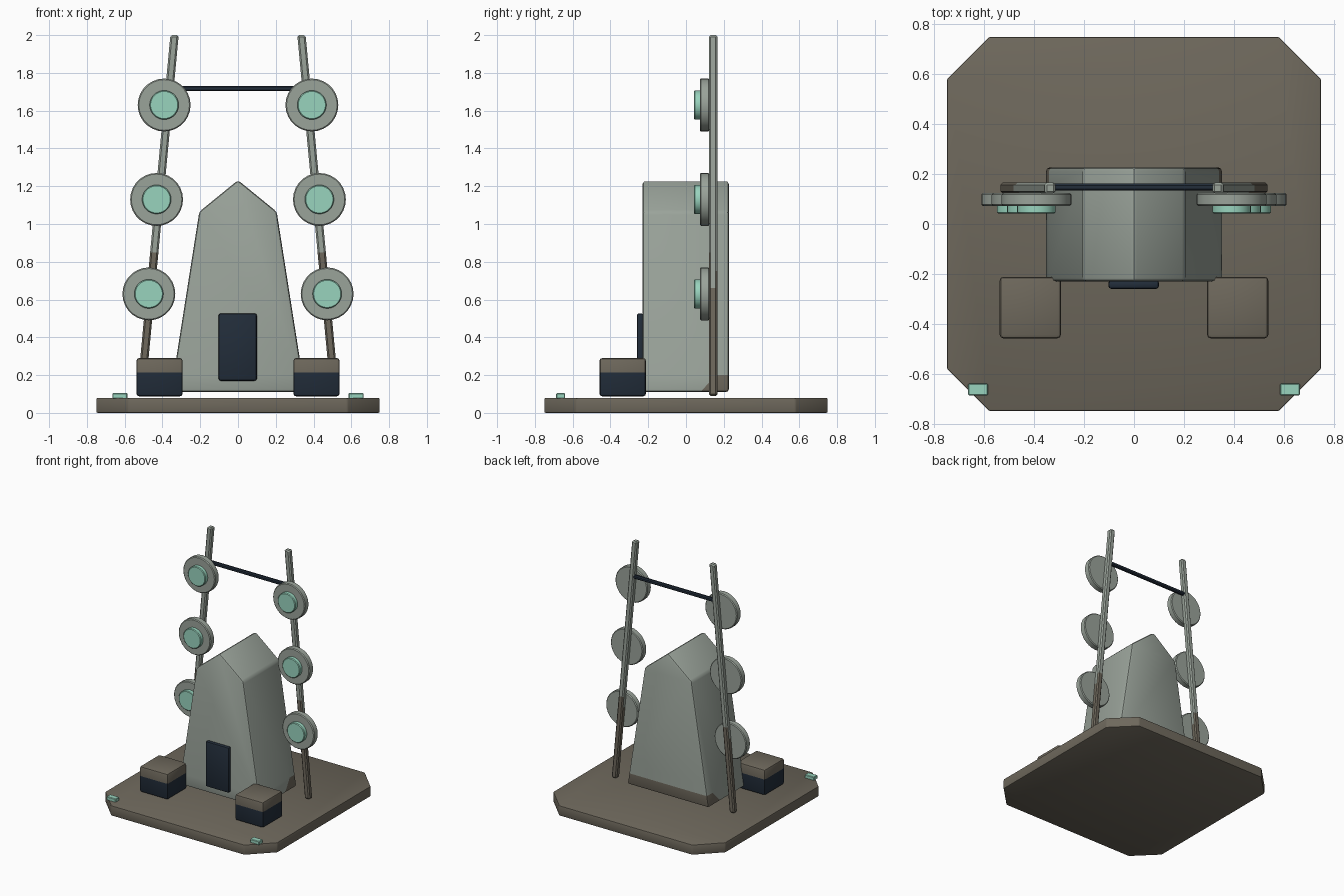
import bpy, bmesh, math
from mathutils import Vector, Matrix

if "Cube" in bpy.data.objects:
    bpy.data.objects.remove(bpy.data.objects["Cube"])


def material(name, rgb):
    m = bpy.data.materials.new(name)
    lin = [(c / 255 / 12.92) if c < 10 else ((c / 255 + 0.055) / 1.055) ** 2.4 for c in rgb]
    m.diffuse_color = (*lin, 1)
    m.use_nodes = True
    m.node_tree.nodes["Principled BSDF"].inputs["Base Color"].default_value = m.diffuse_color
    return m


GREY = material("pale_grey", (154, 163, 154))
BROWN = material("earth_brown", (110, 104, 92))
NAVY = material("dark_navy", (34, 45, 58))
TEAL = material("mint_teal", (153, 212, 190))


def finish(bm, name, mats, rule=None, cuts=()):
    """Slice at the given heights, colour faces by rule and make the object."""
    for z in cuts:
        bmesh.ops.bisect_plane(bm, geom=bm.verts[:] + bm.edges[:] + bm.faces[:],
                               plane_co=(0, 0, z), plane_no=(0, 0, 1))
    bmesh.ops.recalc_face_normals(bm, faces=bm.faces[:])
    bm.normal_update()
    if rule:
        for f in bm.faces:
            f.material_index = rule(f.calc_center_median(), f.normal)
    me = bpy.data.meshes.new(name)
    bm.to_mesh(me)
    bm.free()
    for m in mats:
        me.materials.append(m)
    ob = bpy.data.objects.new(name, me)
    bpy.context.collection.objects.link(ob)
    bpy.ops.object.select_all(action='DESELECT')
    bpy.context.view_layer.objects.active = ob
    ob.select_set(True)
    bpy.ops.object.shade_smooth_by_angle(angle=math.radians(32))
    return ob


def bevel(bm, width, segs=2, edges=None):
    if width:
        bmesh.ops.bevel(bm, geom=edges or bm.edges[:], offset=width, segments=segs,
                        profile=0.5, affect='EDGES', clamp_overlap=True)


def box(lo, hi, width=0.0, segs=2):
    bm = bmesh.new()
    lo, hi = Vector(lo), Vector(hi)
    bmesh.ops.create_cube(bm, size=1, matrix=Matrix.Translation((lo + hi) / 2)
                          @ Matrix.Diagonal((*(hi - lo), 1)))
    bevel(bm, width, segs)
    return bm


def prism(points, step, width):
    """Extrude a flat outline and soften its edges."""
    bm = bmesh.new()
    face = bm.faces.new([bm.verts.new(p) for p in points])
    ext = bmesh.ops.extrude_face_region(bm, geom=[face], use_keep_orig=True)
    moved = [g for g in ext['geom'] if isinstance(g, bmesh.types.BMVert)]
    bmesh.ops.translate(bm, verts=moved, vec=step)
    bmesh.ops.recalc_face_normals(bm, faces=bm.faces[:])
    bevel(bm, width)
    return bm


def disc(x, z, r, y0, y1, width):
    bm = bmesh.new()
    mat = Matrix.Translation((x, (y0 + y1) / 2, z)) @ Matrix.Rotation(math.pi / 2, 4, 'X')
    bmesh.ops.create_cone(bm, cap_ends=True, segments=28, radius1=r, radius2=r,
                          depth=y1 - y0, matrix=mat)
    rims = [e for e in bm.edges if any(len(f.verts) > 4 for f in e.link_faces)]
    bevel(bm, width, 1, rims)
    return bm


# Base plate with cut corners
A, B = 0.75, 0.58
outline = [(A, B), (B, A), (-B, A), (-A, B), (-A, -B), (-B, -A), (B, -A), (A, -B)]
finish(prism([(x, y, 0) for x, y in outline], (0, 0, 0.08), 0.008), "base_plate", [BROWN])

# Gabled tower, stained brown along the lower back
gable = [(-0.355, 0.11), (0.355, 0.11), (0.205, 1.065), (0, 1.232), (-0.205, 1.065)]
tower = prism([(x, -0.23, z) for x, z in gable], (0, 0.457, 0), 0.016)
bmesh.ops.bisect_plane(tower, geom=tower.verts[:] + tower.edges[:] + tower.faces[:],
                       plane_co=(0, 0.13, 0.17), plane_no=(0, -0.75, 0.66))
finish(tower, "tower", [GREY, BROWN], cuts=(0.2,),
       rule=lambda c, n: int(c.z < 0.2 and (c.y - 0.13) * -0.75 + (c.z - 0.17) * 0.66 < 0))

# Door
finish(box((-0.103, -0.26, 0.17), (0.1, -0.225, 0.527), 0.012), "door", [NAVY])

# Crossbar between the poles
finish(box((-0.365, 0.134, 1.703), (0.365, 0.162, 1.731), 0.007, 1), "crossbar", [NAVY])


# Lower poles are brown to a height that depends on the side
def pole_colour(c, n):
    limit = 0.85 if n.y < -0.5 else 0.75 if n.y > 0.5 else 0.66
    return int(c.z < limit)


for s, side in ((-1, "left"), (1, "right")):
    # Leaning pole
    bm = box((-0.022, 0.122, 0.09), (0.022, 0.166, 2.0), 0.009, 1)
    for v in bm.verts:
        v.co.x += s * (0.514 - 0.178 * (v.co.z - 0.09) / 1.91)
    finish(bm, side + "_pole", [GREY, BROWN], pole_colour, (0.66, 0.75, 0.85))

    # Three lamps on each pole
    for i, (x, z) in enumerate(((0.472, 0.63), (0.431, 1.13), (0.391, 1.63))):
        finish(disc(s * x, z, 0.14, 0.073, 0.124, 0.006), f"{side}_lamp_ring_{i + 1}", [GREY])
        finish(disc(s * x, z, 0.077, 0.042, 0.08, 0.005), f"{side}_lamp_lens_{i + 1}", [TEAL])

    # Crate with dark lower walls
    x0, x1 = sorted((s * 0.293, s * 0.538))
    finish(box((x0, -0.458, 0.088), (x1, -0.212, 0.29), 0.014), side + "_crate",
           [NAVY, BROWN], lambda c, n: int(c.z > 0.215), (0.215,))

    # Corner marker
    x0, x1 = sorted((s * 0.585, s * 0.665))
    finish(box((x0, -0.687, 0.076), (x1, -0.64, 0.105), 0.004, 1), side + "_marker", [TEAL])
